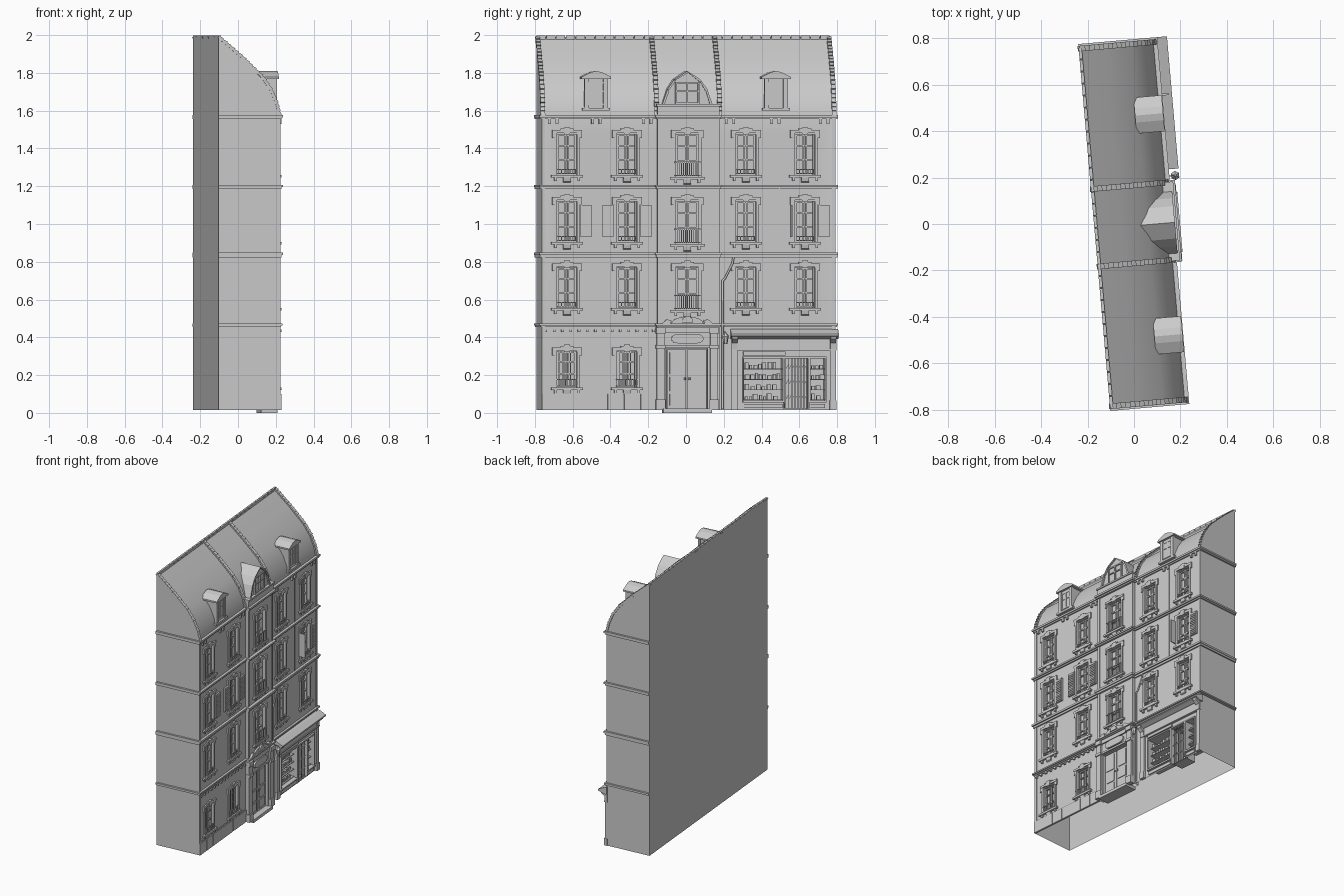
import bpy, bmesh, math, random
from mathutils import Matrix, Vector

if "Cube" in bpy.data.objects:
    bpy.data.objects.remove(bpy.data.objects["Cube"])

random.seed(4)
TURN = math.radians(5)      # whole building is turned 5 degrees
F, B = 0.152, 0.170         # main wall face, central bay face
BACK, HALF, BASE = -0.172, 0.78, 0.015
parts = {}


def bm_of(name):
    if name not in parts:
        parts[name] = bmesh.new()
    return parts[name]


def box(name, x0, x1, y0, y1, z0, z1):
    m = Matrix.Translation(((x0+x1)/2, (y0+y1)/2, (z0+z1)/2)) @ Matrix.Diagonal((x1-x0, y1-y0, z1-z0, 1))
    bmesh.ops.create_cube(bm_of(name), size=1, matrix=m)


def prism(name, pts, a0, a1, axis='y'):
    """Extrude (x,z) points along y, or (y,z) points along x."""
    bm = bm_of(name)
    mk = (lambda p, a: (p[0], a, p[1])) if axis == 'y' else (lambda p, a: (a, p[0], p[1]))
    r0 = [bm.verts.new(mk(p, a0)) for p in pts]
    r1 = [bm.verts.new(mk(p, a1)) for p in pts]
    n = len(pts)
    fs = [bm.faces.new(r0), bm.faces.new(r1[::-1])]
    fs += [bm.faces.new((r0[i], r1[i], r1[(i+1) % n], r0[(i+1) % n])) for i in range(n)]
    bmesh.ops.recalc_face_normals(bm, faces=fs)


def cone(name, x, y, z0, z1, r0, r1, n=8):
    bmesh.ops.create_cone(bm_of(name), cap_ends=True, segments=n, radius1=r0, radius2=r1, depth=z1-z0,
                          matrix=Matrix.Translation((x, y, (z0+z1)/2)))


# Main body with curved roof, and the projecting central bay
roof = [(F, 1.575), (.136, 1.64), (.106, 1.71), (.058, 1.78), (-.05, 1.885), (BACK, 1.99)]
prism('building_body', [(BACK, BASE), (F, BASE)] + roof, -HALF, HALF)
BY0, BY1 = -.167, .162
box('central_bay', .12, B, BY0, BY1, BASE, 1.60)


# Windows: pocket, casement, surround, sill
def window(u, z0, z1, face=F, w=.105, sill=True):
    h, g = w/2, face-.025
    box('cutters', g, face+.05, u-h, u+h, z0, z1)
    for s in (-1, 1):
        a, b = sorted((u+s*h, u+s*(h-.010)))
        box('window_casements', g-.002, g+.012, a, b, z0, z1)
        a, b = sorted((u+s*.003, u+s*.011))
        box('window_casements', g-.002, g+.010, a, b, z0, z1)
        a, b = sorted((u+s*h, u+s*(h+.014)))
        box('window_surrounds', face-.004, face+.008, a, b, z0, z1+.012)
        a, b = sorted((u+s*(h+.010), u+s*(h+.026)))
        box('window_surrounds', face-.004, face+.009, a, b, z1-.02, z1+.022)
        if sill:
            a, b = sorted((u+s*.055, u+s*.068))
            box('window_sills', face-.004, face+.010, a, b, z0-.032, z0-.014)
    for t in (0, .36, .70, .955):
        z = z0+t*(z1-z0)
        box('window_casements', g-.002, g+.011, u-h, u+h, z, z+.008)
    box('window_surrounds', face-.004, face+.010, u-h-.026, u+h+.026, z1+.006, z1+.022)
    box('window_surrounds', face-.004, face+.014, u-.016, u+.016, z1-.002, z1+.036)
    box('window_surrounds', face-.004, face+.012, u-.034, u+.034, z1+.022, z1+.030)
    if sill:
        box('window_sills', face-.02, face+.016, u-h-.032, u+h+.032, z0-.014, z0)
        prism('window_sills', [(face-.004, z0-.014), (face+.012, z0-.014), (face+.008, z0-.035), (face-.004, z0-.042)], u-.02, u+.02)


def railing(u, z0, z1, face, w, out, n):
    for z in (z0, z1-.006):
        box('railings', face+out-.005, face+out, u-w/2, u+w/2, z, z+.006)
        for s in (-1, 1):
            box('railings', face-.01, face+out, u+s*w/2-.003, u+s*w/2+.003, z, z+.006)
    for i in range(n+1):
        y = u-w/2+w*i/n
        box('railings', face+out-.004, face+out-.001, y-.0018, y+.0018, z0, z1)


cols = [-.646, -.327, .305, .619]
floors = [(.555, .77), (.905, 1.12), (1.26, 1.475)]
for z0, z1 in floors:
    for u in cols:
        window(u, z0, z1)
        railing(u, z0+.004, z0+.032, F, .09, .012, 6)
    window(-.008, z0-.01, z1, B, .12)
    railing(-.008, z0-.006, z0+.07, B, .13, .016, 12)
for u in cols[:2]:
    window(u, .135, .325)
    railing(u, .14, .18, F, .11, .012, 10)
    for i in range(5):
        box('ground_window_bars', F-.010, F-.007, u-.042+.02*i, u-.039+.02*i, .135, .325)


# Shutters on the second floor
def shutter(y, w=.058):
    box('shutters', F, F+.012, y, y+w, .93, 1.10)
    for i in range(12):
        box('shutters', F+.01, F+.016, y+.006, y+w-.006, .938+.013*i, .945+.013*i)


for u, s in ((cols[0], 1), (cols[1], -1), (cols[1], 1), (cols[3], 1)):
    shutter(u+.072 if s > 0 else u-.13)
box('shutters', F, F+.045, cols[3]-.078, cols[3]-.070, .93, 1.10)

# Cornices wrapping front and both ends
for z, h, o in ((.455, .010, .008), (.463, .010, .016), (.822, .014, .010), (.836, .014, .018),
                (1.185, .010, .010), (1.195, .012, .018), (1.555, .010, .010), (1.565, .013, .018)):
    e = min(o, .014)
    box('cornices', BACK, F+o, -HALF-e, HALF+e, z, z+h)
    box('bay_cornices', .12, B+o+.004, BY0-o*.7, BY1+o*.7, z, z+h)
for i in range(5):
    for u in [-.72, -.49, -.22, .22, .46, .72]:
        if i in (0, 2):
            box('eaves_brackets', F-.004, F+.013, u-.02+.02*i-.007, u-.02+.02*i+.007, 1.53, 1.556)
for i in range(14):
    box('ground_floor_dentils', F-.004, F+.012, -.765+.044*i, -.752+.044*i, .428, .442)
box('ground_floor_dentils', F-.004, F+.006, -HALF, BY0, .442, .450)

# Corner strips, bay edge strips, and plinth blocks
for y in (-HALF, HALF-.018):
    box('corner_strips', F-.004, F+.005, y, y+.018, BASE, 1.56)
for y in (BY0, BY1-.016):
    box('bay_edge_strips', B-.004, B+.005, y, y+.016, .47, 1.56)
for i in range(7):
    y = -HALF+i*.0876
    box('plinth', F-.004, F+.010, y, y+.0846, BASE, .10)
box('plinth', F-.004, F+.005, -HALF, BY0, BASE, .106)

# Stepped tile ribs along the roof and ridge caps at the back
pts = [Vector(p) for p in roof]
for y in (-HALF-.006, BY0-.014, BY1-.008, HALF-.018):
    for a, b in zip(pts, pts[1:]):
        k = max(2, round((b-a).length/.026))
        d = (b-a).normalized()
        n = Vector((d.y, -d.x))
        for i in range(k):
            p, q = a.lerp(b, i/k), a.lerp(b, (i+1)/k)
            prism('roof_ribs', [p-n*.006, q-n*.006, q+n*.007, p+n*.013], y, y+.024)
for i in range(30):
    box('ridge_caps', BACK, BACK+.014, -HALF+i*.052, -HALF+i*.052+.048, 1.975, 1.997)

# Two small dormers
for u in (-.491, .465):
    box('dormer_walls', .03, .150, u-.056, u+.056, 1.60, 1.775)
    box('dormer_trim', .10, .164, u-.074, u+.074, 1.60, 1.615)
    for s in (-1, 1):
        box('dormer_trim', .14, .158, u+s*.05-.012, u+s*.05+.012, 1.615, 1.77)
        box('dormer_trim', .14, .154, u+s*.019-.018, u+s*.019-.012, 1.63, 1.75)
        box('dormer_trim', .14, .154, u+s*.019+.012, u+s*.019+.018, 1.63, 1.75)
    for z in (1.63, 1.70, 1.745):
        box('dormer_trim', .14, .154, u-.04, u+.04, z, z+.007)
    prism('dormer_roofs', [(u-.078, 1.768), (u+.078, 1.768), (u+.078, 1.779), (u+.03, 1.803),
                           (u, 1.81), (u-.03, 1.803), (u-.078, 1.779)], .045, .167, 'x')

# Large central dormer with broken roof outline, on a parapet
c = -.008
prof = [(-.135, 1.63), (-.105, 1.715), (-.07, 1.765), (0, 1.81), (.07, 1.765), (.105, 1.715), (.135, 1.63)]
prism('central_dormer', [(c+y, z) for y, z in prof], .0, .165, 'x')
box('bay_parapet', .10, B+.006, BY0, BY1, 1.578, 1.622)
box('bay_parapet', .10, B+.014, BY0-.006, BY1+.006, 1.622, 1.634)
for (y0, z0), (y1, z1) in zip(prof, prof[1:]):
    prism('central_dormer_edging', [(c+y0, z0), (c+y1, z1), (c+y1*.92, z1-.012), (c+y0*.92, z0-.004)], .16, .176, 'x')
for y in (-.064, -.004, .056):
    box('central_dormer_window', .155, .174, c+y, c+y+.008, 1.634, 1.75)
for z in (1.634, 1.70, 1.745):
    box('central_dormer_window', .155, .173, c-.064, c+.064, z, z+.008)

# Entrance: double door, pilasters, plaque panel, arched crest, step
box('cutters', B-.03, B+.05, c-.112, c+.108, .02, .34)
for s in (-1, 1):
    m = c-.002+s*.054
    box('entrance_doors', B-.034, B-.016, m-.051, m+.051, .02, .335)
    for z0, z1 in ((.04, .10), (.115, .19), (.205, .32)):
        box('entrance_doors', B-.02, B-.011, m-.036, m+.036, z0, z1)
    cone('entrance_doors', B-.008, c+s*.012, .175, .187, .005, .005)
    y = c+s*.142
    box('entrance_pilasters', B-.01, B+.014, y-.021, y+.021, BASE, .43)
    box('entrance_pilasters', B-.01, B+.022, y-.025, y+.025, BASE, .07)
    box('entrance_pilasters', B-.01, B+.022, y-.025, y+.025, .34, .36)
    box('entrance_pilasters', B-.01, B+.024, y-.025, y+.025, .42, .452)
    prism('entrance_crest', [(c+s*.135, .473), (c+s*.09, .473), (c+s*.085, .49), (c+s*.11, .495)], B-.005, B+.016, 'x')
box('entrance_panel', B-.005, B+.010, c-.12, c+.12, .345, .36)
box('entrance_panel', B-.005, B+.010, c-.12, c+.12, .425, .452)
prism('entrance_plaque', [(c+.085*math.copysign(abs(math.cos(t))**.4, math.cos(t)), .393+.026*math.sin(t))
                          for t in [math.pi*(i+.5)/10 for i in range(20)]], B-.005, B+.012, 'x')
arc = [math.pi*i/12 for i in range(13)]
prism('entrance_crest', [(c+.085*math.cos(t), .473+.036*math.sin(t)) for t in arc], B-.005, B+.012, 'x')
prism('entrance_crest', [(c+.03*math.cos(t), .478+.034*math.sin(t)) for t in arc], B-.005, B+.02, 'x')
box('entrance_step', .11, B+.028, c-.13, c+.13, 0, .022)

# Shop front: openings, framing, shelves with goods, folding gate, canopy
opens = [(.295, .50, .065), (.513, .635, .022), (.648, .725, .065)]
for y0, y1, z0 in opens:
    box('cutters', F-.09, F+.05, y0, y1, z0, .29)
    for a in (y0-.007, y1):
        box('shop_framing', F-.02, F+.012, a, a+.007, z0, .297)
    box('shop_framing', F-.02, F+.012, y0-.007, y1+.007, .288, .298)
    if z0 > .05:
        box('shop_framing', F-.02, F+.016, y0-.007, y1+.007, z0-.010, z0)
        box('shop_framing', F-.004, F+.008, y0, y1, .025, .048)
        for z in (.066, .12, .175, .23):
            box('shop_shelves', F-.085, F-.015, y0, y1, z, z+.005)
            y = y0+.008
            while y < y1-.025:
                w, h = random.uniform(.012, .024), random.uniform(.014, .034)
                box('shop_goods', F-.055, F-.025, y, y+w, z+.005, z+.005+h)
                y += w+random.uniform(.004, .012)
for i in range(8):
    y = .517+i*.0163
    box('folding_gate', F-.006, F-.002, y-.002, y+.002, .022, .288)
for i in range(7):
    for z in (.07, .15, .23):
        y = .517+i*.0163
        prism('folding_gate', [(y, z), (y+.0163, z+.026), (y+.0163, z+.030), (y, z+.004)], F-.005, F-.002, 'x')
for y in (.228, .752):
    box('shop_pilasters', F-.004, F+.014, y, y+.03, BASE, .335)
    box('shop_pilasters', F-.004, F+.020, y-.003, y+.033, BASE, .065)
    prism('shop_pilasters', [(F, .41), (F+.05, .41), (F+.045, .39), (F+.02, .37), (F+.016, .335), (F, .325)], y, y+.03)
box('shop_signboard', F-.004, F+.014, .228, .785, .338, .392)
box('shop_signboard', F-.004, F+.020, .228, .785, .330, .338)
box('shop_signboard', F-.004, F+.012, .29, .515, .305, .325)
prism('shop_canopy', [(F-.004, .445), (F+.02, .438), (F+.060, .418), (F+.060, .408), (F+.045, .404), (F+.02, .392), (F-.004, .392)], .222, .794)

# Lantern, downpipe and wall conduit
cone('lantern', .195, .193, .365, .405, .010, .017, 6)
cone('lantern', .195, .193, .405, .425, .020, .004, 6)
box('lantern', F, .197, .191, .195, .424, .430)
cu = bpy.data.curves.new('downpipe', 'CURVE')
cu.dimensions, cu.bevel_depth, cu.bevel_resolution = '3D', .006, 1
sp = cu.splines.new('POLY')
path = [(F+.008, .238, .822), (F+.008, .232, .79), (F+.008, .195, .715), (F+.008, .18, .70), (F+.008, .18, .02)]
sp.points.add(len(path)-1)
for p, q in zip(sp.points, path):
    p.co = (*q, 1)
pipe = bpy.data.objects.new('downpipe', cu)
pipe.rotation_euler.z = TURN
bpy.context.collection.objects.link(pipe)
box('wall_conduit', F-.002, F+.004, .480, .485, .85, 1.556)

# Turn parts into objects
for name, bm in parts.items():
    me = bpy.data.meshes.new(name)
    bm.to_mesh(me)
    ob = bpy.data.objects.new(name, me)
    ob.rotation_euler.z = TURN
    bpy.context.collection.objects.link(ob)

# Cut the window and shop pockets, then open the underside
cut = bpy.data.objects['cutters']
cut.hide_render = True
for name in ('building_body', 'central_bay'):
    ob = bpy.data.objects[name]
    md = ob.modifiers.new('pockets', 'BOOLEAN')
    md.object, md.operation, md.solver = cut, 'DIFFERENCE', 'EXACT'
    bpy.context.view_layer.update()
    me = bpy.data.meshes.new_from_object(ob.evaluated_get(bpy.context.evaluated_depsgraph_get()))
    ob.modifiers.clear()
    bm = bmesh.new()
    bm.from_mesh(me)
    low = [f for f in bm.faces if f.normal.z < -.9 and f.calc_center_median().z < BASE+.002]
    bmesh.ops.delete(bm, geom=low, context='FACES')
    bm.to_mesh(me)
    ob.data = me
bpy.data.objects.remove(cut)
body = bpy.data.objects['building_body']
bpy.context.view_layer.objects.active = body
body.select_set(True)
bpy.ops.object.shade_smooth_by_angle(angle=math.radians(25))
